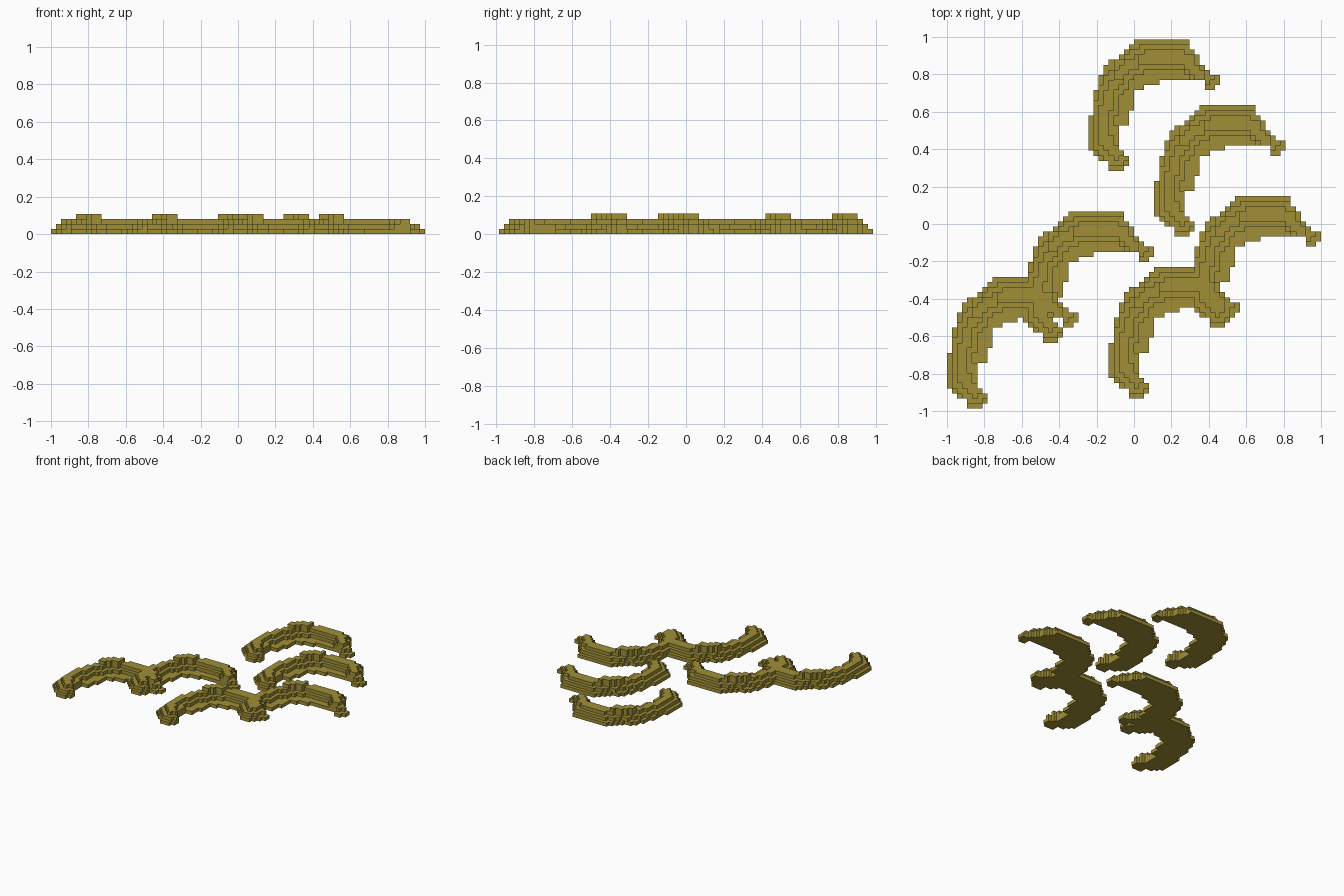
import bpy, bmesh
from mathutils import Vector

cube = bpy.data.objects.get("Cube")
if cube:
    bpy.data.objects.remove(cube, do_unlink=True)

CELL = 2 / 74          # edge of one block
SIZE = 26              # crescent spans 26 x 26 blocks
HALF = (37, 36.5)      # half of the whole layout, in blocks

mat = bpy.data.materials.new("olive_sand")
mat.use_nodes = True
mat.diffuse_color = (0.35, 0.275, 0.038, 1)
bsdf = mat.node_tree.nodes["Principled BSDF"]
bsdf.inputs["Base Color"].default_value = mat.diffuse_color
bsdf.inputs["Roughness"].default_value = 0.9

# Footprint of the crescent: (number of rows, start, end), from the back edge forward
ARM = [(1, 9, 20), (1, 8, 20), (1, 7, 21), (1, 6, 22), (1, 4, 22), (1, 3, 23),
       (1, 3, 24), (1, 2, 26), (1, 2, 14), (1, 2, 11), (4, 1, 9), (1, 1, 8),
       (2, 0, 8), (5, 0, 6), (1, 1, 7), (1, 2, 8), (1, 4, 8), (1, 4, 7)]
HOOK = [(8, 23, 26), (9, 23, 25)]   # short rows of the far tip

# Crest line running from tip to tip (column, row)
CREST = [Vector(p) for p in ((5.5, 22.5), (3.5, 20.5), (3, 15), (4.5, 10),
                             (7, 6), (11, 3.5), (19, 3.5), (22.3, 7))]


def crest_distance(p):
    best = 99
    for a, b in zip(CREST, CREST[1:]):
        t = max(0, min(1, (p - a).dot(b - a) / (b - a).length_squared))
        best = min(best, (p - a.lerp(b, t)).length)
    return best


def crescent():
    """Block heights of one dune, rising in steps toward the crest."""
    spans, row = list(HOOK), 0
    for count, x0, x1 in ARM:
        spans += [(row + i, x0, x1) for i in range(count)]
        row += count
    heights = {}
    for r, x0, x1 in spans:
        for x in range(x0, x1):
            d = crest_distance(Vector((x + 0.5, r + 0.5)))
            h = 1 + (d <= 2.3) + (d <= 1.1)
            if h == 3 and 5 <= x < 10 and 3 <= r < 8:
                h = 4               # summit on the bend
            heights[x, SIZE - 1 - r] = h
    return heights


def build_ridge(name, offsets, dune):
    """Merge the dunes of one ridge and skin the outside of the blocks."""
    grid = {}
    for ox, oy in offsets:
        for (x, y), h in dune.items():
            key = (x + ox, y + oy)
            grid[key] = max(h, grid.get(key, 0))
    bm = bmesh.new()

    def quad(*pts):
        bm.faces.new([bm.verts.new(((x - HALF[0]) * CELL, (y - HALF[1]) * CELL, z * CELL))
                      for x, y, z in pts])

    for (x, y), h in grid.items():
        ring = [(x, y), (x + 1, y), (x + 1, y + 1), (x, y + 1)]
        quad(*[(*p, h) for p in ring])
        quad(*[(*p, 0) for p in reversed(ring)])
        sides = ((0, -1), (1, 0), (0, 1), (-1, 0))
        for i, (dx, dy) in enumerate(sides):
            a, b = ring[i], ring[(i + 1) % 4]
            for z in range(grid.get((x + dx, y + dy), 0), h):
                quad((*a, z), (*b, z), (*b, z + 1), (*a, z + 1))
    bmesh.ops.remove_doubles(bm, verts=bm.verts, dist=CELL * 0.01)
    mesh = bpy.data.meshes.new(name)
    bm.to_mesh(mesh)
    bm.free()
    mesh.materials.append(mat)
    obj = bpy.data.objects.new(name, mesh)
    bpy.context.collection.objects.link(obj)


# Six dunes: two single, two linked pairs (front-left corner of each, in blocks)
dune = crescent()
build_ridge("back_dune", [(28, 47)], dune)
build_ridge("middle_dune", [(41, 34)], dune)
build_ridge("left_dune_pair", [(48, 16), (32, 2)], dune)
build_ridge("right_dune_pair", [(15, 13), (0, 0)], dune)
